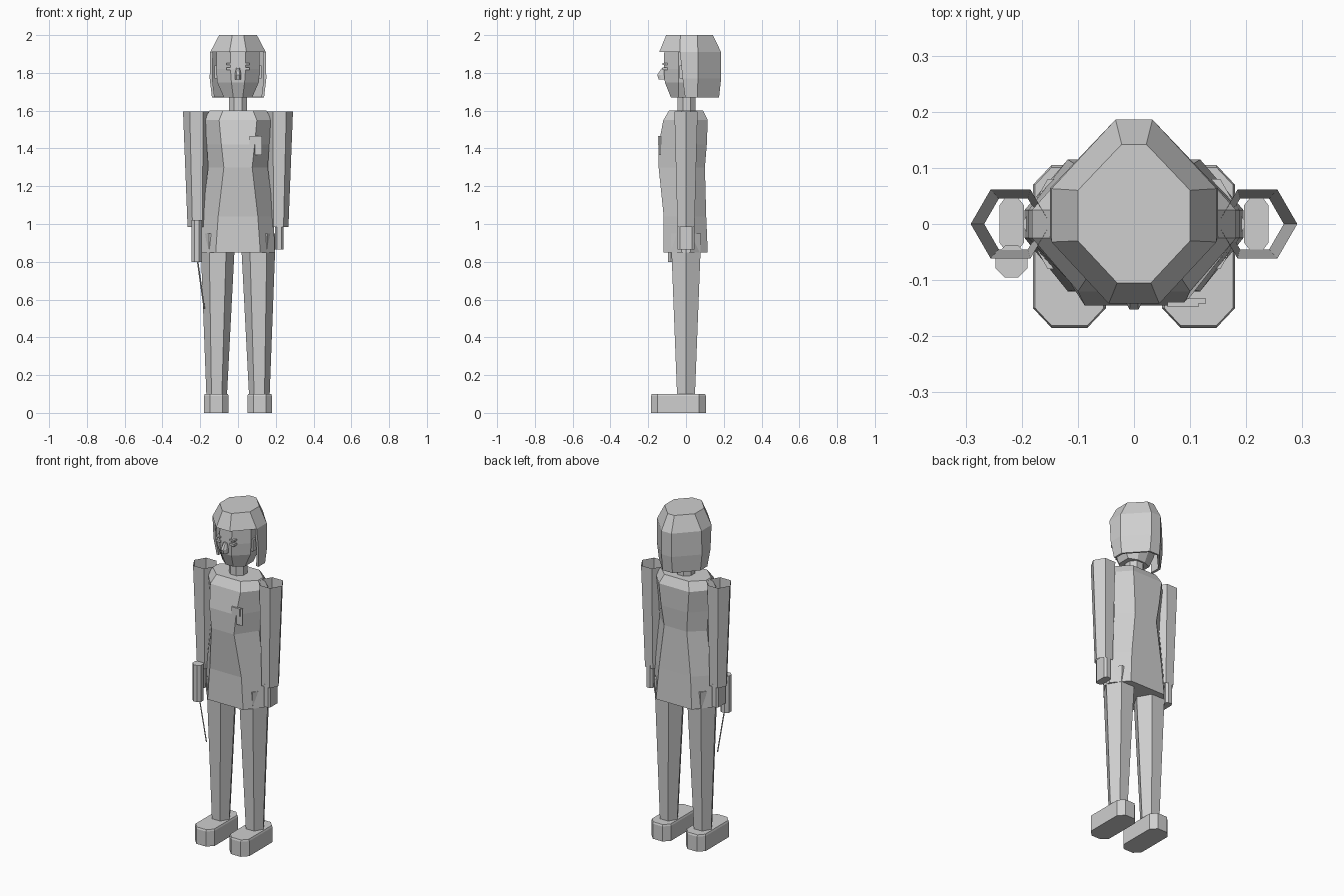
import bpy, bmesh, math
from mathutils import Vector

if "Cube" in bpy.data.objects:
    bpy.data.objects.remove(bpy.data.objects["Cube"])

grey = bpy.data.materials.new("plain_grey")
grey.diffuse_color = (0.62, 0.62, 0.62, 1)
grey.use_nodes = True
grey.node_tree.nodes["Principled BSDF"].inputs["Base Color"].default_value = grey.diffuse_color


def loft(name, rings, bottom=True, top=True, closed=True):
    """Skin a stack of equal-length point rings, with optional end caps."""
    bm = bmesh.new()
    vs = [[bm.verts.new(p) for p in r] for r in rings]
    n = len(vs[0])
    for a, b in zip(vs, vs[1:]):
        for i in range(n if closed else n - 1):
            j = (i + 1) % n
            bm.faces.new((a[i], a[j], b[j], b[i]))
    if bottom:
        bm.faces.new(vs[0][::-1])
    if top:
        bm.faces.new(vs[-1])
    if closed and bottom and top:
        bmesh.ops.recalc_face_normals(bm, faces=bm.faces)
    me = bpy.data.meshes.new(name)
    bm.to_mesh(me)
    bm.free()
    me.materials.append(grey)
    ob = bpy.data.objects.new(name, me)
    bpy.context.collection.objects.link(ob)
    return ob


def octagon(z, cx, hx, y0, y1, fx, s0, s1):
    """Front/back edges reach cx +- fx, side edges run from y=s0 to y=s1."""
    return [(cx - fx, y0, z), (cx + fx, y0, z), (cx + hx, s0, z), (cx + hx, s1, z),
            (cx + fx, y1, z), (cx - fx, y1, z), (cx - hx, s1, z), (cx - hx, s0, z)]


def ngon(n, z, cx, cy, r, turn=0.0):
    return [(cx + r * math.cos(turn + i * math.tau / n),
             cy + r * math.sin(turn + i * math.tau / n), z) for i in range(n)]


def box(name, x0, x1, y0, y1, z0, z1):
    return loft(name, [[(x0, y0, z), (x1, y0, z), (x1, y1, z), (x0, y1, z)] for z in (z0, z1)])


# Jacket: z, half width, front y, back y, front panel half width
jacket = [(0.85, 0.195, -0.12, 0.115, 0.118), (1.04, 0.188, -0.118, 0.107, 0.105),
          (1.30, 0.158, -0.145, 0.10, 0.075), (1.42, 0.165, -0.145, 0.11, 0.088),
          (1.55, 0.182, -0.12, 0.115, 0.10), (1.60, 0.15, -0.09, 0.09, 0.08)]
loft("jacket", [octagon(z, 0, hx, y0, y1, fx, -0.025, 0.025) for z, hx, y0, y1, fx in jacket])

# Neck and head
loft("neck", [ngon(8, z, 0, 0.003, 0.052, math.pi / 8) for z in (1.58, 1.70)])
head = [(1.67, 0.075, -0.08, 0.06, 0.025), (1.75, 0.11, -0.112, 0.09, 0.035),
        (1.82, 0.115, -0.118, 0.10, 0.04), (1.91, 0.115, -0.115, 0.10, 0.04)]
loft("head", [octagon(z, 0, hx, y0, y1, fx, -0.04, 0.04) for z, hx, y0, y1, fx in head])

# Hair: faceted cap, then a shell that leaves the face open
def hair_ring(z, hx, y0, y1, f0, f1, s0, s1):
    return [(-f0, y0, z), (f0, y0, z), (hx, s0, z), (hx, s1, z),
            (f1, y1, z), (-f1, y1, z), (-hx, s1, z), (-hx, s0, z)]

loft("hair_cap", [hair_ring(1.91, 0.147, -0.142, 0.186, 0.045, 0.033, -0.032, 0.063),
                  hair_ring(2.0, 0.10, -0.105, 0.142, 0.03, 0.022, -0.03, 0.06)])
drop = [hair_ring(1.67, 0.138, -0.1, 0.175, 0.04, 0.033, -0.005, 0.06)[2:],
        hair_ring(1.77, 0.15, -0.1, 0.186, 0.04, 0.033, -0.018, 0.063)[2:],
        hair_ring(1.91, 0.147, -0.1, 0.186, 0.04, 0.033, -0.032, 0.063)[2:]]
shell = loft("hair_sides", drop, False, False, closed=False)
mod = shell.modifiers.new("thickness", 'SOLIDIFY')
mod.thickness = 0.014
mod.offset = -1

# Nose
loft("nose", [octagon(1.765, 0, 0.017, -0.145, -0.10, 0.008, -0.135, -0.11),
              octagon(1.79, 0, 0.017, -0.152, -0.10, 0.008, -0.135, -0.11),
              octagon(1.825, 0, 0.01, -0.128, -0.10, 0.005, -0.122, -0.11)])

for side, s in (("left", -1), ("right", 1)):
    # Face details
    for part, z, h in (("eye", 1.815, 0.014), ("eyebrow", 1.842, 0.01)):
        a, b = sorted((s * 0.03, s * 0.06))
        box(f"{side}_{part}", a, b, -0.124, -0.095, z, z + h)
    a, b = sorted((s * 0.10, s * 0.125))
    box(f"{side}_ear", a, b, -0.035, 0.0, 1.77, 1.84)

    # Tapered six-sided legs and open sleeves
    loft(f"{side}_leg", [ngon(6, 0.08, s * 0.113, 0, 0.054),
                         ngon(6, 0.95, s * 0.107, 0, 0.093)])
    loft(f"{side}_sleeve", [ngon(6, 0.985, s * 0.215, 0, 0.052),
                            ngon(6, 1.595, s * 0.22, 0, 0.071)], False, False)

    # Hands and shoes
    loft(f"{side}_hand", [octagon(z, s * 0.218, 0.022, -0.046, 0.046, 0.012, -0.033, 0.033)
                          for z in (0.865, 1.0)])
    loft(f"{side}_shoe", [octagon(z, s * 0.115, 0.065 - d, -0.185 + d, 0.105 - d,
                                  0.032, -0.15, 0.07)
                          for z, d in ((0, 0), (0.09, 0), (0.1, 0.004))])

# Chest badge made of two thin plates
box("badge_upper", 0.06, 0.115, -0.148, -0.139, 1.42, 1.465)
box("badge_lower", 0.09, 0.128, -0.142, -0.133, 1.365, 1.465)

# Carried cylinder with a thin cord down to the leg
loft("carried_cylinder", [ngon(8, z, -0.218, -0.067, 0.031, math.pi / 8) for z in (0.80, 1.02)])
loft("cord", [ngon(4, 0.55, -0.178, -0.045, 0.004), ngon(4, 0.81, -0.215, -0.06, 0.004)])
